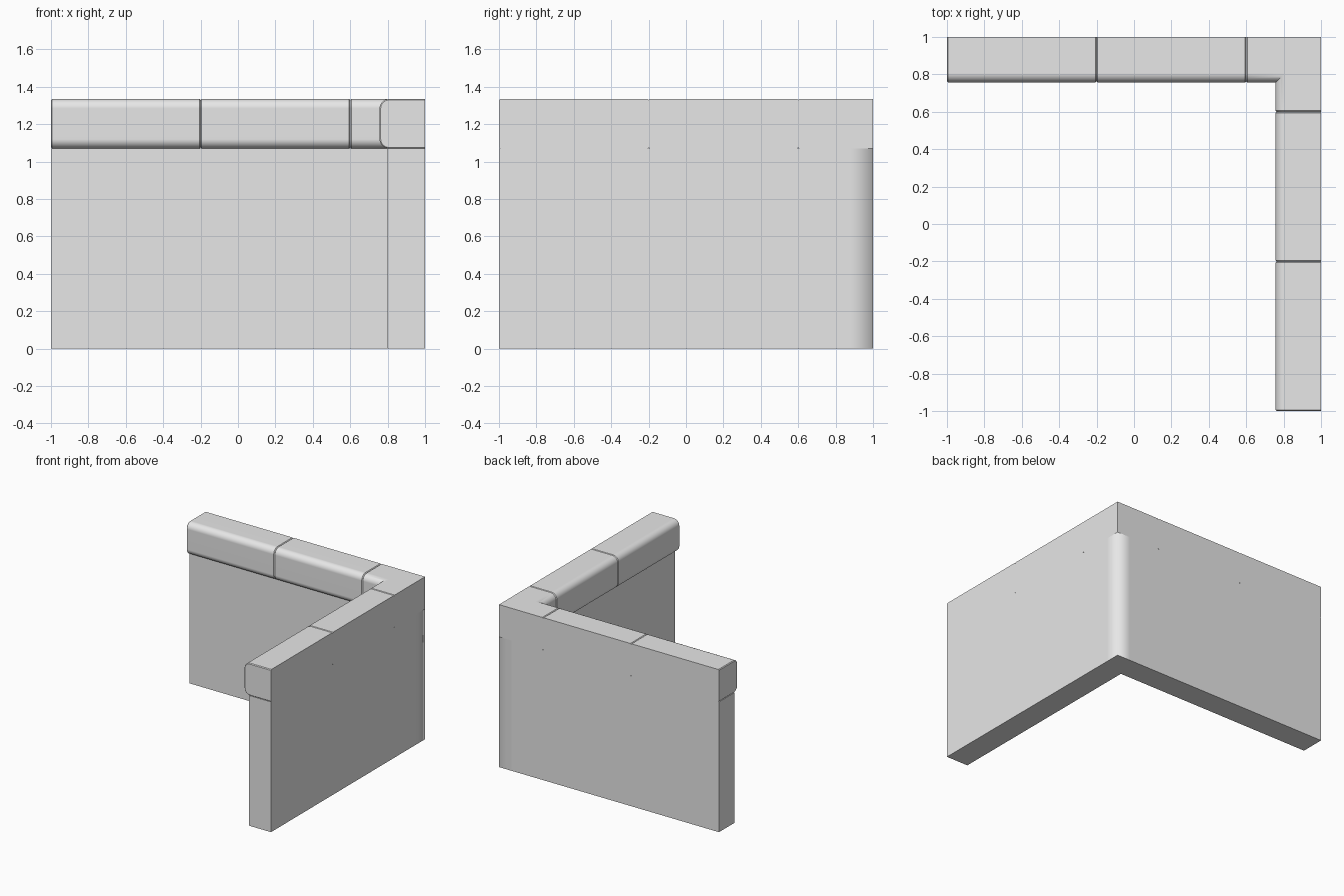
import bpy, bmesh, math

cube = bpy.data.objects.get("Cube")
if cube:
    bpy.data.objects.remove(cube, do_unlink=True)

GREY = (0.8, 0.8, 0.8, 1)
stone = bpy.data.materials.new("light grey stone")
stone.use_nodes = True
stone.diffuse_color = GREY
stone.node_tree.nodes["Principled BSDF"].inputs["Base Color"].default_value = GREY

WALL_TOP, TOP = 1.07, 1.335
WALL_DEPTH, COPING_DEPTH = 0.2, 0.243
ROUND, BEVEL, ARC_STEPS = 0.05, 0.006, 8


def finish(name, bm):
    bmesh.ops.recalc_face_normals(bm, faces=bm.faces)
    mesh = bpy.data.meshes.new(name)
    bm.to_mesh(mesh)
    bm.free()
    mesh.materials.append(stone)
    obj = bpy.data.objects.new(name, mesh)
    bpy.context.collection.objects.link(obj)
    return obj


# L-shaped wall: only the outer corner edge is softly shaded, over a narrow strip
def build_wall():
    inner, strip = 1 - WALL_DEPTH, 0.88
    outline = [(-1, inner), (inner, inner), (inner, -1), (1, -1),
               (1, strip), (1, 1), (strip, 1), (-1, 1)]
    bm = bmesh.new()
    low = [bm.verts.new((x, y, 0)) for x, y in outline]
    high = [bm.verts.new((x, y, WALL_TOP)) for x, y in outline]
    bm.faces.new(low)
    bm.faces.new(high)
    for i in range(len(outline)):
        j = (i + 1) % len(outline)
        bm.faces.new((low[i], low[j], high[j], high[i]))
    for f in bm.faces:
        f.smooth = True
    for e in bm.edges:
        upright = abs(e.verts[0].co.z - e.verts[1].co.z) > 0.5
        on_strip = all(min(v.co.x, v.co.y) > inner + 0.01 for v in e.verts)
        e.smooth = upright and on_strip
    finish("corner_wall", bm)


# Coping cross-section as (depth from outer face, height), rounded on the inner side
def profile(inset):
    low, high, depth = WALL_TOP + inset, TOP - inset, COPING_DEPTH - inset
    r = ROUND - inset
    pts = [(0, low)]
    for centre, start in ((low + r, -90), (high - r, 0)):
        for k in range(ARC_STEPS + 1):
            a = math.radians(start + 90 * k / ARC_STEPS)
            pts.append((depth - r + r * math.cos(a), centre + r * math.sin(a)))
    return pts + [(0, high)]


def back(s):
    return lambda d, h: (s, 1 - d, h)


def side(s):
    return lambda d, h: (1 - d, s, h)


def mitre(d, h):
    return (1 - d, 1 - d, h)


# Each coping block is lofted through (placement, inset) sections
def build_block(name, sections):
    bm = bmesh.new()
    rings = [[bm.verts.new(place(d, h)) for d, h in profile(inset)]
             for place, inset in sections]
    bm.faces.new(rings[0])
    bm.faces.new(rings[-1])
    for a, b in zip(rings, rings[1:]):
        for i in range(len(a)):
            j = (i + 1) % len(a)
            bm.faces.new((a[i], a[j], b[j], b[i]))
    obj = finish(name, bm)
    bpy.ops.object.select_all(action='DESELECT')
    obj.select_set(True)
    bpy.context.view_layer.objects.active = obj
    bpy.ops.object.shade_smooth_by_angle(angle=math.radians(30))
    weighted = obj.modifiers.new("clean shading", 'WEIGHTED_NORMAL')
    weighted.keep_sharp = True


def straight(place, start, end):
    return [(place(start), BEVEL), (place(start + BEVEL), 0),
            (place(end - BEVEL), 0), (place(end), BEVEL)]


build_wall()
for label, start, end in (("outer", -1, -0.2), ("middle", -0.2, 0.6)):
    build_block("back_coping_" + label, straight(back, start, end))
    build_block("left_coping_" + label, straight(side, start, end))
build_block("corner_coping", [(back(0.6), BEVEL), (back(0.6 + BEVEL), 0), (mitre, 0),
                              (side(0.6 + BEVEL), 0), (side(0.6), BEVEL)])
